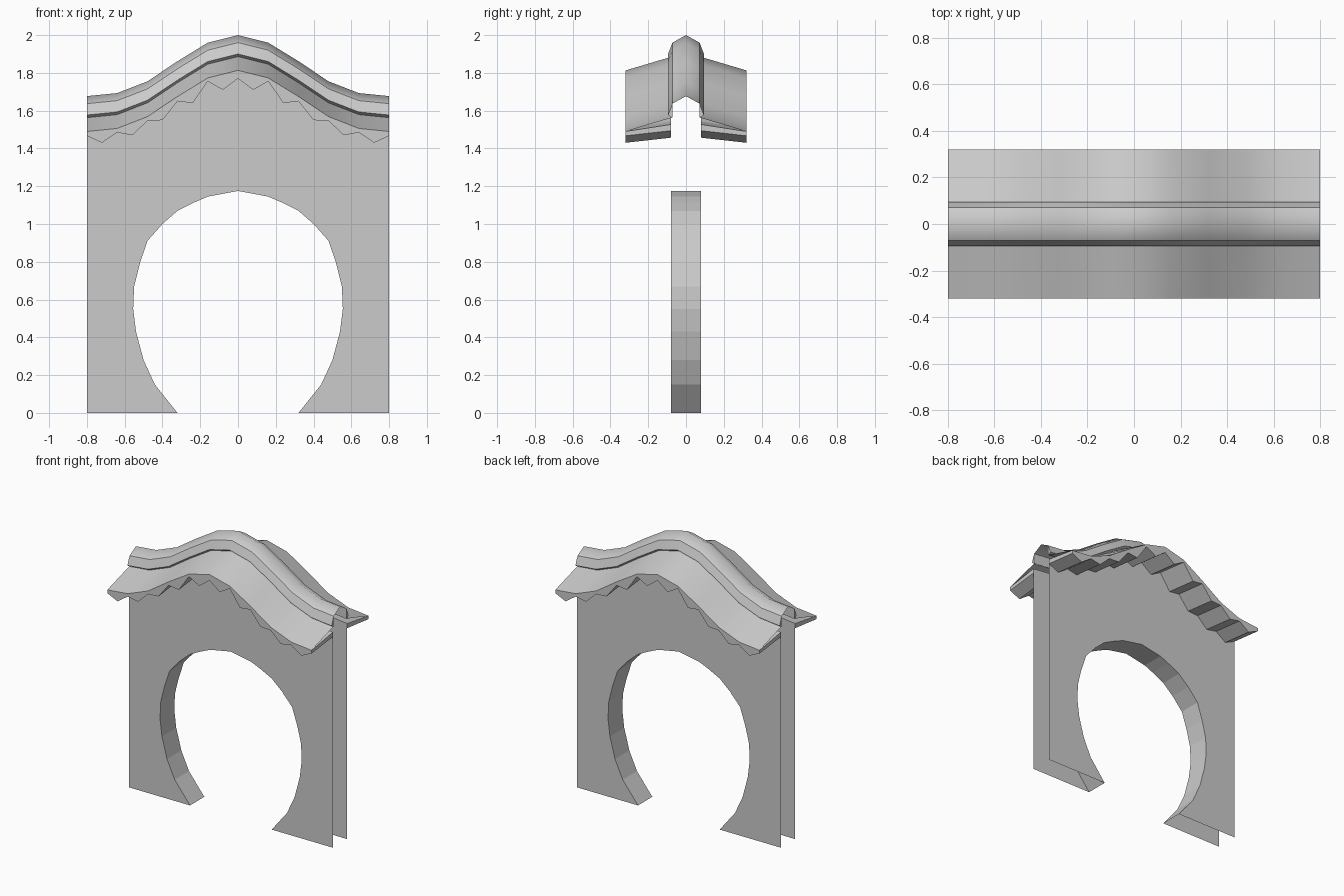
import bpy, bmesh, math

if "Cube" in bpy.data.objects:
    bpy.data.objects.remove(bpy.data.objects["Cube"])

# Sweep stations along x: roof drop every 0.16, tile teeth every 0.08
DROP = [0, -.04, -.138, -.245, -.307, -.323]
TEETH = [1.77, 1.71, 1.755, 1.64, 1.65, 1.55, 1.545, 1.47, 1.485, 1.43, 1.467]
MAIN = [(i * .16, DROP[abs(i)]) for i in range(-5, 6)]


def drop(i):
    """Roof drop at fine station i (0.08 spacing)."""
    a = abs(i)
    return (DROP[a // 2] + DROP[(a + 1) // 2]) / 2


def make(name, verts, faces, smooth=None, mirror=False):
    me = bpy.data.meshes.new(name)
    me.from_pydata(verts, [], faces)
    bm = bmesh.new()
    bm.from_mesh(me)
    bmesh.ops.recalc_face_normals(bm, faces=bm.faces)
    bm.to_mesh(me)
    bm.free()
    ob = bpy.data.objects.new(name, me)
    bpy.context.collection.objects.link(ob)
    bpy.ops.object.select_all(action='DESELECT')
    ob.select_set(True)
    bpy.context.view_layer.objects.active = ob
    if smooth:
        bpy.ops.object.shade_smooth_by_angle(angle=math.radians(smooth))
    if mirror:
        m = ob.modifiers.new("mirror", 'MIRROR')
        m.use_axis = (False, True, False)
        m.use_clip = True
    return ob


def sweep(name, rows, closed=False, ends=False, **kw):
    """Skin a list of equal-length cross sections."""
    n = len(rows[0])
    verts = [p for r in rows for p in r]
    faces = []
    for r in range(len(rows) - 1):
        for k in range(n if closed else n - 1):
            a, b = r * n + k, r * n + (k + 1) % n
            faces.append((a, b, b + n, a + n))
    if ends:
        faces += [tuple(range(n)), tuple(range((len(rows) - 1) * n, len(rows) * n))]
    return make(name, verts, faces, **kw)


def along(profile):
    return [[(x, y, z + d) for y, z in profile] for x, d in MAIN]


# Ridge cap, smooth over the top
sweep("ridge_cap", along([(-.072, 1.96), (0, 2), (.072, 1.96)]), smooth=65)

# Triangular moulding under each side of the cap
sweep("ridge_moulding", along([(-.072, 1.96), (-.095, 1.9), (-.072, 1.885)]),
      closed=True, ends=True, smooth=30, mirror=True)

# Sloping roof sheets
sweep("roof_slope", along([(-.075, 1.886), (-.32, 1.813)]), smooth=30, mirror=True)

# Eave slab with zigzag tile underside
rows = []
for i in range(-10, 11):
    x, d, t = i * .08, drop(i), TEETH[abs(i)]
    rows.append([(x, -.08, 1.85 + d), (x, -.32, 1.813 + d),
                 (x, -.32, t), (x, -.08, t + .027)])
slab = sweep("eave_tiles", rows, ends=True, closed=False, mirror=True)

# Wall: two sheets joined only by the opening's reveal
ARCH = [(.32, 0), (.44, .15), (.50, .28), (.54, .43), (.555, .55), (.55, .67), (.52, .79),
        (.48, .91), (.40, 1.0), (.32, 1.07), (.23, 1.115), (.16, 1.145)]
arch = ARCH + [(0, 1.175)] + [(-x, z) for x, z in reversed(ARCH)]
outline = arch + [(-.8, 0)] + [(x, 1.85 + d) for x, d in MAIN] + [(.8, 0)]
n = len(outline)
verts = [(x, y, z) for y in (-.08, .08) for x, z in outline]
faces = [tuple(range(n)), tuple(range(n, 2 * n))]
faces += [(k, k + 1, k + 1 + n, k + n) for k in range(len(arch) - 1)]
make("gate_wall", verts, faces)
